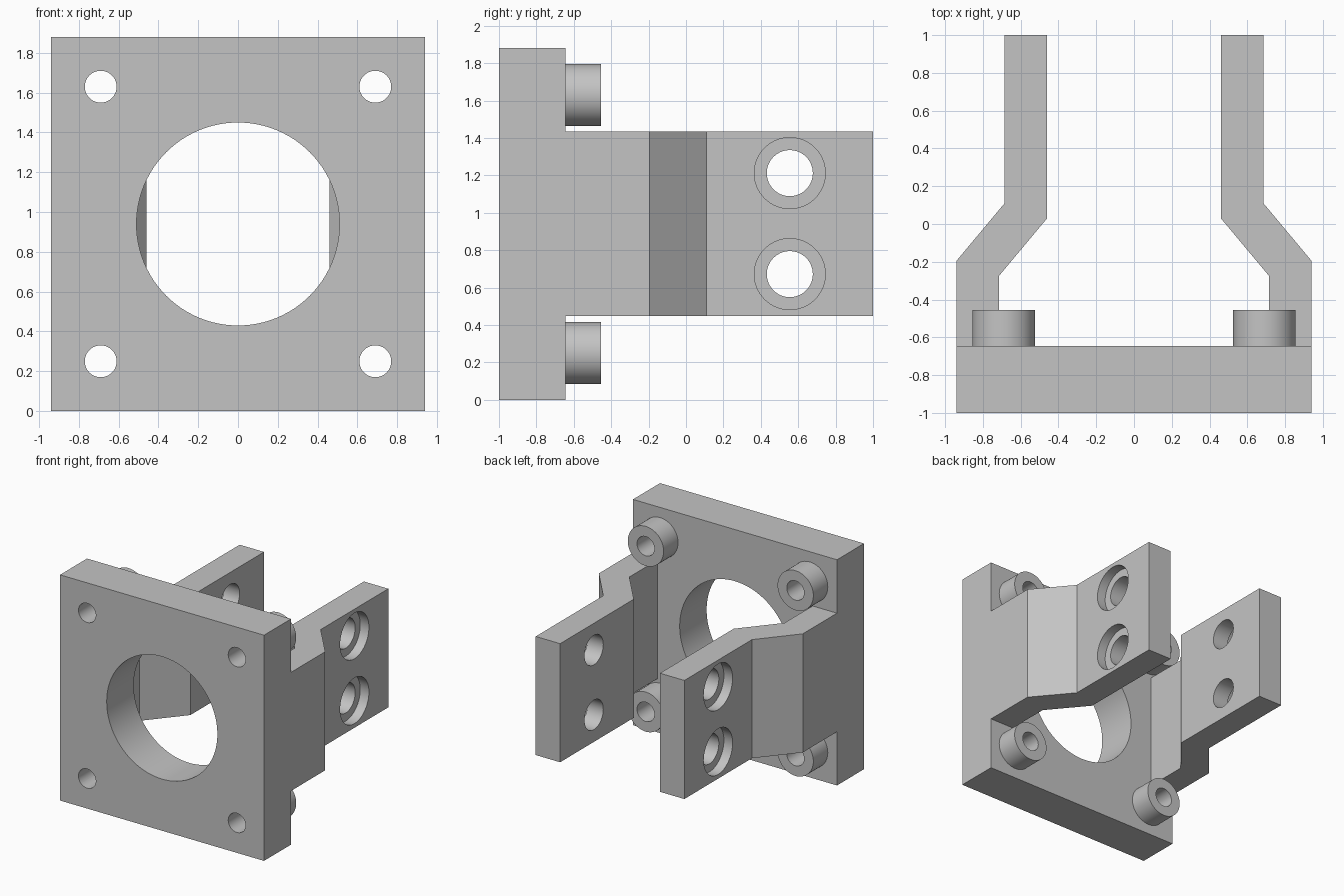
import bpy, bmesh, math
from mathutils import Matrix

cube = bpy.data.objects.get("Cube")
if cube:
    bpy.data.objects.remove(cube, do_unlink=True)

grey = bpy.data.materials.new("plain grey")
grey.use_nodes = True
colour = (0.55, 0.55, 0.55, 1)
grey.diffuse_color = colour
grey.node_tree.nodes["Principled BSDF"].inputs["Base Color"].default_value = colour

MID_Z = 0.94
FRONT, PLATE_BACK, BOSS_BACK = -1.0, -0.645, -0.455
SCREWS = [(sx * 0.69, MID_Z + sz * 0.69) for sx in (-1, 1) for sz in (-1, 1)]


def add_object(name, bm):
    bmesh.ops.recalc_face_normals(bm, faces=bm.faces)
    mesh = bpy.data.meshes.new(name)
    bm.to_mesh(mesh)
    bm.free()
    mesh.materials.append(grey)
    obj = bpy.data.objects.new(name, mesh)
    bpy.context.collection.objects.link(obj)
    return obj


def cylinder(name, axis, radius, start, end, centre, segments=64):
    """Cylinder along x or y; centre gives the other two coordinates."""
    mid = (start + end) / 2
    if axis == "X":
        place = Matrix.Translation((mid, *centre)) @ Matrix.Rotation(math.pi / 2, 4, "Y")
    else:
        place = Matrix.Translation((centre[0], mid, centre[1])) @ Matrix.Rotation(math.pi / 2, 4, "X")
    bm = bmesh.new()
    bmesh.ops.create_cone(bm, cap_ends=True, segments=segments, radius1=radius,
                          radius2=radius, depth=abs(end - start), matrix=place)
    return add_object(name, bm)


def extrude_profile(name, points, bottom, top):
    bm = bmesh.new()
    face = bm.faces.new([bm.verts.new((x, y, bottom)) for x, y in points])
    raised = bmesh.ops.extrude_face_region(bm, geom=[face])["geom"]
    verts = [v for v in raised if isinstance(v, bmesh.types.BMVert)]
    bmesh.ops.translate(bm, verts=verts, vec=(0, 0, top - bottom))
    return add_object(name, bm)


def cut(obj, cutters):
    """Subtract each cutter, apply the result and remove the cutters."""
    for cutter in cutters:
        mod = obj.modifiers.new("hole", "BOOLEAN")
        mod.operation, mod.solver, mod.object = "DIFFERENCE", "EXACT", cutter
    evaluated = obj.evaluated_get(bpy.context.evaluated_depsgraph_get())
    mesh = bpy.data.meshes.new_from_object(evaluated)
    obj.modifiers.clear()
    obj.data = mesh
    for cutter in cutters:
        bpy.data.objects.remove(cutter, do_unlink=True)


def smooth(obj):
    bpy.ops.object.select_all(action="DESELECT")
    obj.select_set(True)
    bpy.context.view_layer.objects.active = obj
    bpy.ops.object.shade_smooth_by_angle(angle=math.radians(30))


# Square mounting plate with a large bore and four screw holes
W = 0.94
plate = extrude_profile("mounting_plate", [(-W, FRONT), (W, FRONT), (W, PLATE_BACK), (-W, PLATE_BACK)],
                        0, 2 * MID_Z)
cut(plate, [cylinder("bore_cutter", "Y", 0.51, -1.1, -0.5, (0, MID_Z), 96)] +
    [cylinder("screw_cutter", "Y", 0.08, -1.1, -0.5, c) for c in SCREWS])
smooth(plate)

# Hollow bosses behind the screw holes
for i, centre in enumerate(SCREWS):
    boss = cylinder(f"screw_boss_{i + 1}", "Y", 0.165, PLATE_BACK, BOSS_BACK, centre)
    cut(boss, [cylinder("screw_cutter", "Y", 0.08, -0.8, -0.3, centre)])
    smooth(boss)

# Cranked arms with two counterbored holes each
ARM = [(0.94, PLATE_BACK), (0.94, -0.195), (0.685, 0.11), (0.685, 1),
       (0.46, 1), (0.46, 0.03), (0.715, -0.275), (0.715, PLATE_BACK)]
for side, s in (("left", 1), ("right", -1)):
    arm = extrude_profile(f"{side}_arm", [(s * x, y) for x, y in ARM], 0.447, 1.435)
    cutters = []
    for z in (0.672, 1.212):
        cutters.append(cylinder("bolt_cutter", "X", 0.123, s * 0.3, s * 0.9, (0.555, z)))
        cutters.append(cylinder("counterbore_cutter", "X", 0.19, s * 0.605, s * 0.9, (0.555, z)))
    cut(arm, cutters)
    smooth(arm)
